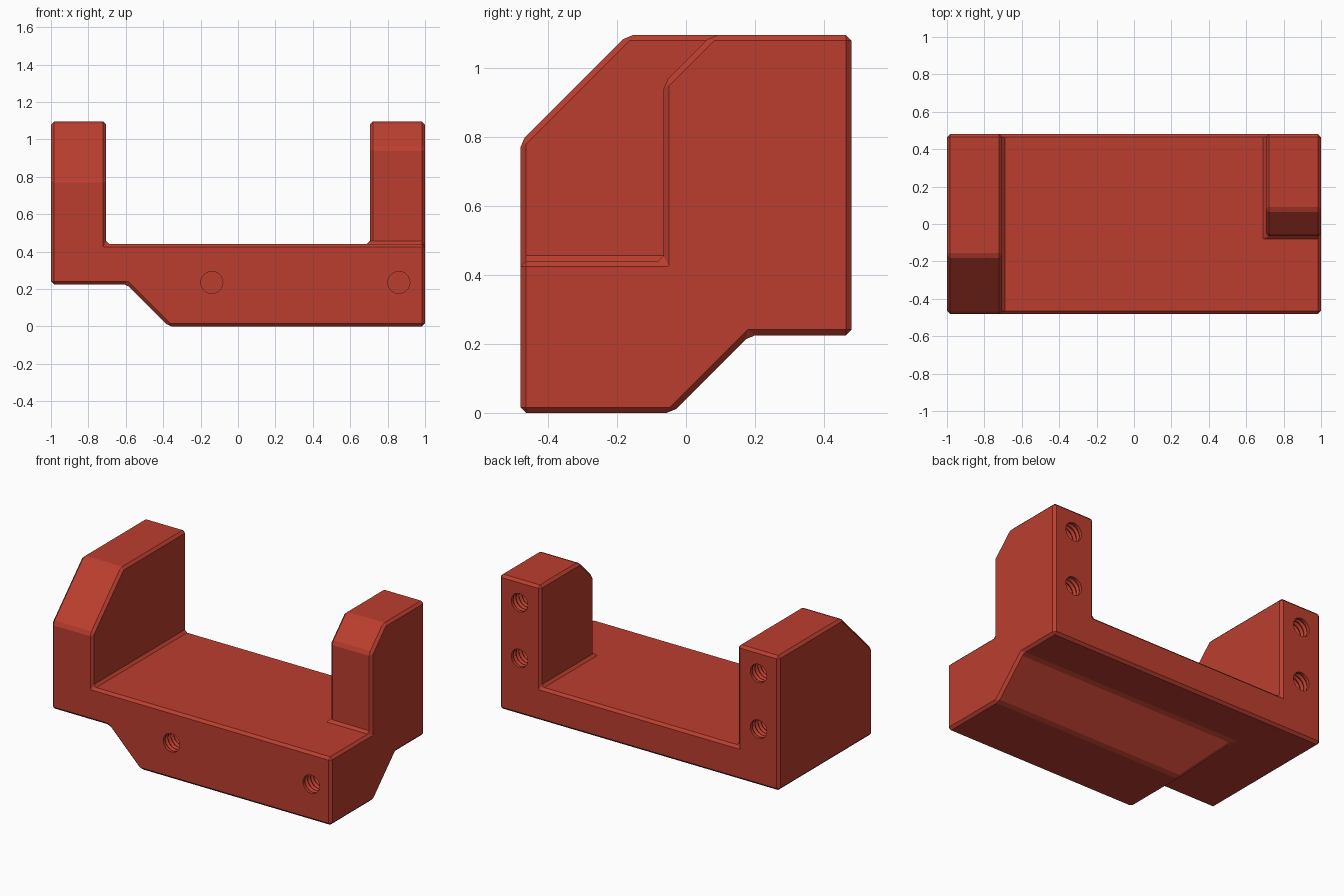
import bpy, bmesh, math
from mathutils import Matrix

if "Cube" in bpy.data.objects:
    bpy.data.objects.remove(bpy.data.objects["Cube"])

red = bpy.data.materials.new("brick_red")
red.diffuse_color = (0.50, 0.048, 0.028, 1)
red.use_nodes = True
red.node_tree.nodes["Principled BSDF"].inputs["Base Color"].default_value = red.diffuse_color


def new_object(name, bm):
    bmesh.ops.recalc_face_normals(bm, faces=bm.faces[:])
    mesh = bpy.data.meshes.new(name)
    bm.to_mesh(mesh)
    bm.free()
    mesh.materials.append(red)
    ob = bpy.data.objects.new(name, mesh)
    bpy.context.collection.objects.link(ob)
    return ob


def prism(name, points, axis, start, end):
    """Extrude an (x, z) or (y, z) outline along the other horizontal axis."""
    bm = bmesh.new()
    place = (lambda a, b: (a, start, b)) if axis == 'Y' else (lambda a, b: (start, a, b))
    face = bm.faces.new([bm.verts.new(place(a, b)) for a, b in points])
    ext = bmesh.ops.extrude_face_region(bm, geom=[face])
    move = (0, end - start, 0) if axis == 'Y' else (end - start, 0, 0)
    bmesh.ops.translate(bm, vec=move, verts=[v for v in ext['geom'] if isinstance(v, bmesh.types.BMVert)])
    return new_object(name, bm)


def threaded_cutter(name, x, z, side):
    """Ridged plug that cuts a threaded blind hole into the front (-1) or back (1)."""
    r, groove, pitch, turns, seg = 0.059, 0.070, 0.03, 10, 24
    profile = [(r, 0.05), (r, -0.02)]
    for i in range(turns):
        d = -0.02 - i * pitch
        profile += [(groove, d - pitch * 0.45), (r, d - pitch * 0.9), (r, d - pitch)]
    bm = bmesh.new()
    rings = [[bm.verts.new((x + rad * math.cos(2 * math.pi * k / seg), side * (0.48 + d),
                            z + rad * math.sin(2 * math.pi * k / seg))) for k in range(seg)]
             for rad, d in profile]
    for a, b in zip(rings, rings[1:]):
        for k in range(seg):
            n = (k + 1) % seg
            bm.faces.new((a[k], a[n], b[n], b[k]))
    bm.faces.new(rings[0])
    bm.faces.new(rings[-1])
    return new_object(name, bm)


def cut(target, cutter):
    mod = target.modifiers.new("cut", 'BOOLEAN')
    mod.operation, mod.solver, mod.object = 'DIFFERENCE', 'EXACT', cutter


def bake(ob, cutters):
    dg = bpy.context.evaluated_depsgraph_get()
    mesh = bpy.data.meshes.new_from_object(ob.evaluated_get(dg))
    ob.modifiers.clear()
    ob.data = mesh
    for c in cutters:
        bpy.data.objects.remove(c)


# Body: U-shaped bracket with a lower block, sloped on the left
body = prism("bracket_body", [
    (-1, 0.225), (-0.595, 0.225), (-0.37, 0), (1, 0), (1, 1.095), (0.705, 1.095),
    (0.705, 0.44), (-0.705, 0.44), (-0.705, 1.095), (-1, 1.095)], 'Y', -0.48, 0.48)

# Cutters for the arm outlines and the sloped underside
cutters = [
    prism("left_arm_cutter", [(-0.48 - 0.2, 0.785 - 0.2), (-0.17 + 0.2, 1.095 + 0.2), (-0.68, 1.295)],
          'X', -1.2, -0.5),
    prism("right_arm_cutter", [(-0.7, 0.44), (-0.065, 0.44), (-0.065, 0.955), (0.275, 1.295), (-0.7, 1.295)],
          'X', 0.5, 1.2),
    prism("underside_cutter", [(-0.24, -0.2), (0.185, 0.225), (0.7, 0.225), (0.7, -0.2)], 'X', -1.2, 1.2)]
for c in cutters:
    cut(body, c)
bake(body, cutters)

# Merge flat faces and chamfer every corner
bm = bmesh.new()
bm.from_mesh(body.data)
bmesh.ops.remove_doubles(bm, verts=bm.verts[:], dist=0.0005)
bmesh.ops.dissolve_limit(bm, angle_limit=math.radians(1), verts=bm.verts[:], edges=bm.edges[:])
sharp = [e for e in bm.edges if e.calc_face_angle(0) > math.radians(20)]
bmesh.ops.bevel(bm, geom=sharp, offset=0.016, offset_type='OFFSET', segments=1,
                affect='EDGES', clamp_overlap=False)
bm.to_mesh(body.data)
bm.free()

# Threaded holes: two in the front, two in the back of each arm
holes = [threaded_cutter("front_hole_cutter", x, 0.235, -1) for x in (-0.14, 0.86)]
holes += [threaded_cutter("back_hole_cutter", x, z, 1) for x in (-0.855, 0.855) for z in (0.59, 0.95)]
for h in holes:
    cut(body, h)
bake(body, holes)

body.data.materials.clear()
body.data.materials.append(red)
